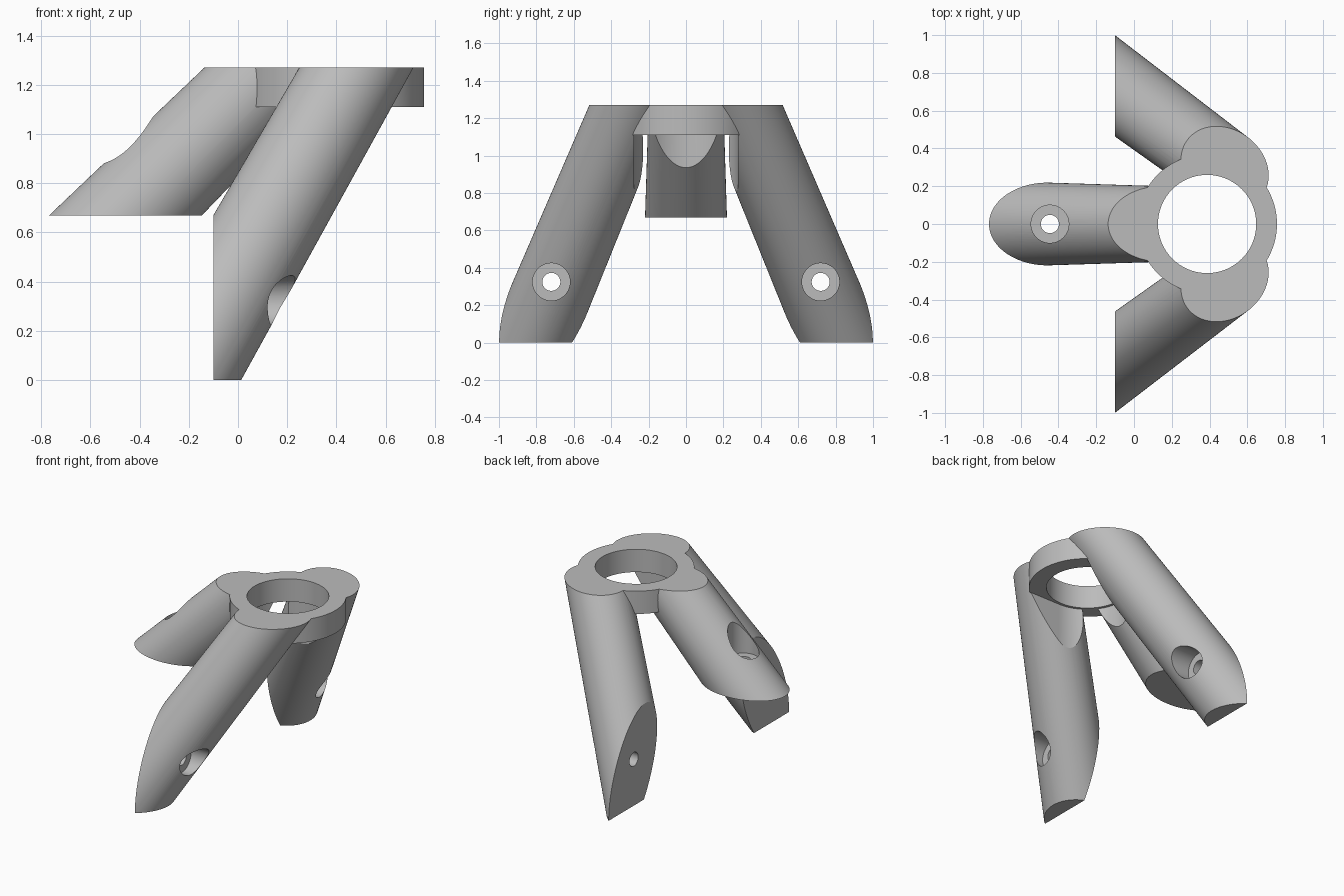
import bpy, bmesh
from math import radians
from mathutils import Vector

if "Cube" in bpy.data.objects:
    bpy.data.objects.remove(bpy.data.objects["Cube"])

TOP = 1.27          # flat top of the bracket
RING_BOTTOM = 1.11
RING_X = 0.387      # ring centre
FRONT_CUT = -0.1    # mounting plane of the two side legs
BACK_CUT = 0.67     # mounting plane of the rear leg

grey = bpy.data.materials.new("grey")
grey.use_nodes = True
colour = (0.5, 0.5, 0.5, 1)
grey.diffuse_color = colour
grey.node_tree.nodes["Principled BSDF"].inputs["Base Color"].default_value = colour


def new_object(name, bm):
    mesh = bpy.data.meshes.new(name)
    bm.to_mesh(mesh)
    bm.free()
    mesh.materials.append(grey)
    obj = bpy.data.objects.new(name, mesh)
    bpy.context.collection.objects.link(obj)
    return obj


def rod(name, start, end, r1, r2=None, extend=0.0):
    """Round bar from start to end, optionally tapered and lengthened."""
    a, b = Vector(start), Vector(end)
    r2 = r1 if r2 is None else r2
    axis = (b - a).normalized()
    grow = (r2 - r1) / (b - a).length * extend
    a, b = a - axis * extend, b + axis * extend
    bm = bmesh.new()
    bmesh.ops.create_cone(bm, cap_ends=True, segments=96, radius1=r1 - grow,
                          radius2=r2 + grow, depth=(b - a).length)
    bm.transform(axis.to_track_quat("Z", "Y").to_matrix().to_4x4())
    bmesh.ops.translate(bm, verts=bm.verts, vec=(a + b) / 2)
    return new_object(name, bm)


def box(name, low, high):
    low, high = Vector(low), Vector(high)
    bm = bmesh.new()
    bmesh.ops.create_cube(bm, size=1)
    bmesh.ops.scale(bm, verts=bm.verts, vec=high - low)
    bmesh.ops.translate(bm, verts=bm.verts, vec=(low + high) / 2)
    return new_object(name, bm)


def combine(target, tool, operation="DIFFERENCE"):
    """Apply one boolean and discard the tool."""
    mod = target.modifiers.new("boolean", "BOOLEAN")
    mod.operation, mod.solver, mod.object = operation, "EXACT", tool
    bpy.context.view_layer.objects.active = target
    bpy.ops.object.modifier_apply(modifier=mod.name)
    bpy.data.objects.remove(tool)


def clear_socket(leg):
    """Clearance slot under the ring, open toward +x."""
    top = RING_BOTTOM + 0.004
    combine(leg, rod("socket_cutter", (RING_X, 0, 0.3), (RING_X, 0, top), 0.278))
    combine(leg, box("slot_cutter", (RING_X, -0.278, 0.3), (1.2, 0.278, top)))


def screw_hole(leg, outside, seat, through):
    """Counterbored hole: wide down to the seat, narrow below it."""
    combine(leg, rod("bore_cutter", seat, outside, 0.1))
    combine(leg, rod("hole_cutter", through, outside, 0.048))


# Rear leg, cut flat underneath
rear_leg = rod("rear_leg", (0.153, 0, TOP), (-0.45, 0, BACK_CUT), 0.2, 0.219, 0.35)
combine(rear_leg, box("cutter", (-2, -1, -1), (1, 1, BACK_CUT)))
clear_socket(rear_leg)
screw_hole(rear_leg, (-0.445, 0, 1.5), (-0.445, 0, 0.84), (-0.445, 0, 0.4))

# Two splayed side legs, cut flat behind and at the foot
side_legs = []
for name, s in (("left_leg", -1), ("right_leg", 1)):
    leg = rod(name, (0.4825, s * 0.297, TOP), (-0.237, s * 0.828, 0), 0.202, 0.219, 0.35)
    combine(leg, box("cutter", (-2, -2, -2), (FRONT_CUT, 2, 2)))
    combine(leg, box("cutter", (-2, -2, -2), (2, 2, 0)))
    clear_socket(leg)
    y, z = s * 0.72, 0.325
    screw_hole(leg, (0.7, y, z), (0.07, y, z), (-0.4, y, z))
    side_legs.append(leg)

# Ring collar joined with the legs, then bored and levelled
bracket = rod("tripod_bracket", (RING_X, 0, RING_BOTTOM), (RING_X, 0, TOP + 0.1), 0.37)
for leg in [rear_leg] + side_legs:
    combine(bracket, leg, "UNION")
combine(bracket, rod("bore", (RING_X, 0, 0.9), (RING_X, 0, 2), 0.26))
combine(bracket, box("cutter", (-2, -2, TOP), (2, 2, 3)))

bpy.ops.object.select_all(action="DESELECT")
bracket.select_set(True)
bpy.context.view_layer.objects.active = bracket
bpy.ops.object.shade_smooth_by_angle(angle=radians(25))
